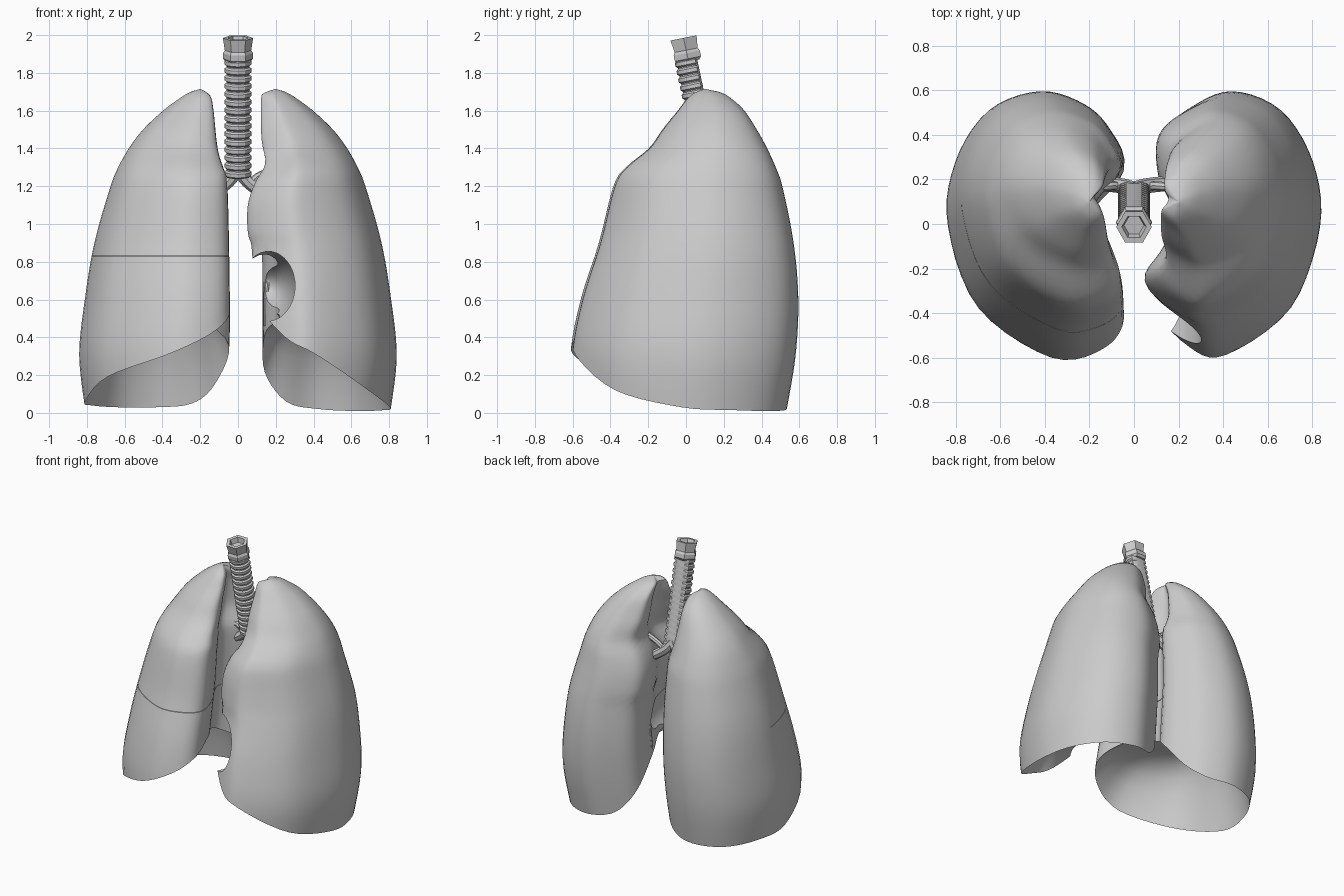
import bpy, bmesh, math
from mathutils import Vector, Matrix

old = bpy.data.objects.get("Cube")
if old:
    bpy.data.objects.remove(old, do_unlink=True)

grey = bpy.data.materials.new("light grey")
grey.use_nodes = True
COLOUR = (0.6, 0.6, 0.6, 1)
grey.diffuse_color = COLOUR
grey.node_tree.nodes["Principled BSDF"].inputs["Base Color"].default_value = COLOUR


def smooth(ob, angle):
    bpy.ops.object.select_all(action='DESELECT')
    ob.select_set(True)
    bpy.context.view_layer.objects.active = ob
    bpy.ops.object.shade_smooth_by_angle(angle=math.radians(angle))


def finish(name, bm, angle=40):
    bmesh.ops.remove_doubles(bm, verts=bm.verts[:], dist=0.0005)
    bmesh.ops.recalc_face_normals(bm, faces=bm.faces[:])
    mesh = bpy.data.meshes.new(name)
    bm.to_mesh(mesh)
    bm.free()
    mesh.materials.append(grey)
    ob = bpy.data.objects.new(name, mesh)
    bpy.context.collection.objects.link(ob)
    smooth(ob, angle)
    return ob


def loft(bm, rings):
    """Skin a list of closed rings of points."""
    loops = [[bm.verts.new(p) for p in ring] for ring in rings]
    for a, b in zip(loops, loops[1:]):
        n = len(a)
        for i in range(n):
            j = (i + 1) % n
            bm.faces.new((a[i], a[j], b[j], b[i]))
    return loops


def spline(keys, steps, closed=True):
    """Catmull-Rom samples through key points."""
    keys = [Vector(k) for k in keys]
    n = len(keys)
    pick = (lambda i: keys[i % n]) if closed else (lambda i: keys[min(max(i, 0), n - 1)])
    out = []
    for i in range(n if closed else n - 1):
        a, b, c, d = (pick(i + k) for k in (-1, 0, 1, 2))
        for s in range(steps):
            t = s / steps
            out.append(0.5 * (2 * b + (c - a) * t + (2 * a - 5 * b + 4 * c - d) * t * t
                              + (3 * b - a - 3 * c + d) * t ** 3))
    if not closed:
        out.append(keys[-1])
    return out


def cut(ob, cutter):
    mod = ob.modifiers.new("cut", 'BOOLEAN')
    mod.operation, mod.solver, mod.object = 'DIFFERENCE', 'EXACT', cutter
    bpy.context.view_layer.objects.active = ob
    bpy.ops.object.modifier_apply(modifier=mod.name)
    bpy.data.objects.remove(cutter, do_unlink=True)


def slab(centre, size, tilt=0):
    bm = bmesh.new()
    bmesh.ops.create_cube(bm, size=1, matrix=Matrix.Translation(centre)
                          @ Matrix.Rotation(tilt, 4, 'X') @ Matrix.Diagonal((*size, 1)))
    return finish("cutter", bm)


def engrave(ob, slabs):
    """Cut shallow fissures: each slab loses its core, so only the skin is scored."""
    plain = ob.data.copy()
    for v, normal in [(v, v.normal.copy()) for v in plain.vertices]:
        v.co -= normal * .012
    for s in slabs:
        core = bpy.data.objects.new("core", plain)
        bpy.context.collection.objects.link(core)
        cut(s, core)
        cut(ob, s)


# Shared side profile: height, outer x, front y, back y
PROFILE = spline([(0, .80, -.58, .53), (.3, .835, -.60, .58), (.6, .805, -.545, .595),
                  (.9, .755, -.45, .57), (1.2, .67, -.375, .51), (1.3, .63, -.31, .475),
                  (1.4, .575, -.19, .43), (1.5, .50, -.12, .375), (1.6, .395, -.04, .31),
                  (1.66, .315, .005, .245), (1.695, .26, .045, .19), (1.715, .2, .1, .1)],
                 4, closed=False)
TOP = 1.715


def lookup(table, z):
    for a, b in zip(table, table[1:]):
        if z <= b[0]:
            t = (z - a[0]) / (b[0] - a[0])
            return [p + (q - p) * t for p, q in zip(a[1:], b[1:])]
    return table[-1][1:]


def lung(name, side, inner, outline, dome):
    """Column loft from a sloping lower rim to the apex, closed by a domed hollow base."""
    cols = spline(outline, 5)
    inner = spline(inner, 4, closed=False)

    def point(c, z):
        outer, front, back = lookup(PROFILE, z)
        med = lookup(inner, z)[0]
        return Vector((side * (med + (outer - med) * c.x), front + (back - front) * c.y, z))

    levels = 40
    rings = []
    for i in range(levels + 1):
        f = 1 - (1 - i / levels) ** 1.6
        rings.append([point(c, c.z + f * (TOP - c.z)) for c in cols])
    centre = Vector((side * .45, 0.02, dome))
    base = []
    for s in (0, .2, .4, .6, .75, .86, .94, .98):
        ring = []
        for p in rings[0]:
            q = centre.lerp(p, s)
            q.z = p.z + (dome - p.z) * (1 - s ** 5)
            ring.append(q)
        base.append(ring)
    bm = bmesh.new()
    loft(bm, base + rings)
    return finish(name, bm)


def oblique(side):
    return slab((side * .45, -.07, .71), (1.2, 1.9, .003), math.radians(34.5))


# Lung outlines: inner-to-outer, front-to-back, rim height
right_lung = lung("right_lung", -1,
    [(0, .06), (.3, .035), (.6, .03), (1.2, .045), (1.3, .07), (1.4, .10), (1.6, .125),
     (1.68, .145), (TOP, .2)],
    [(.02, .12, .52), (.14, .02, .42), (.42, 0, .31), (.83, .19, .19), (1, .5, .06),
     (.96, .74, .04), (.78, .93, .03), (.5, 1, .03), (.25, .95, .05), (.1, .85, .15),
     (.02, .7, .36), (.22, .5, .52), (.09, .3, .57)], .62)
left_lung = lung("left_lung", 1,
    [(0, .06), (.8, .07), (.95, .045), (1.1, .045), (1.22, .085), (1.32, .14), (1.45, .12),
     (1.66, .12), (1.695, .14), (TOP, .2)],
    [(.01, .17, .6), (.24, .03, .4), (.45, .01, .31), (.83, .19, .12), (1, .5, .03),
     (.96, .74, .015), (.78, .93, .01), (.5, 1, .02), (.26, .94, .06), (.1, .84, .22),
     (.1, .66, .42), (.2, .48, .5), (.13, .32, .55)], .5)

# Lobe fissures
engrave(right_lung, [oblique(-1), slab((-.45, -.4, .83), (1.2, 1, .003))])
engrave(left_lung, [oblique(1)])

# Cardiac notch, a rounded hollow in the front inner edge of the left lung
bm = bmesh.new()
bmesh.ops.create_uvsphere(bm, u_segments=32, v_segments=20, radius=1,
                          matrix=Matrix.Translation((.16, -.4, .67))
                          @ Matrix.Diagonal((.145, .62, .185, 1)))
cut(left_lung, finish("cutter", bm))
for ob in (right_lung, left_lung):
    smooth(ob, 40)


def tube(name, keys, radius, sides=8):
    path = spline(keys, 5, closed=False)
    bm = bmesh.new()
    rings = []
    for i, p in enumerate(path):
        way = path[min(i + 1, len(path) - 1)] - path[max(i - 1, 0)]
        rot = way.to_track_quat('Z', 'Y')
        rings.append([p + rot @ Vector((radius * math.cos(a), radius * math.sin(a), 0))
                      for a in (math.tau * k / sides for k in range(sides))])
    loops = loft(bm, rings)
    for end in (loops[0], loops[-1]):
        bm.faces.new(end)
    return finish(name, bm)


# Trachea: ridged rings with a flat back
def trachea_ring(z, r, sides=12, flat=.045):
    y = -.01 + (1.97 - z) * .215
    return [(r * math.cos(a), y + min(r * math.sin(a), flat), z + .2 * r * math.sin(a))
            for a in (math.tau * k / sides for k in range(sides))]


bm = bmesh.new()
COUNT = 15
pitch = (1.88 - 1.25) / COUNT
rings = []
for k in range(COUNT):
    z = 1.25 + k * pitch
    rings += [trachea_ring(z + pitch * h, r) for h, r in
              ((0, .062), (.2, .072), (.65, .072), (.85, .062))]
loops = loft(bm, rings)
bm.faces.new(loops[0])
bm.faces.new(loops[-1])
finish("trachea", bm, 30)

# Larynx collar: hexagonal hollow cup on top
bm = bmesh.new()
loops = loft(bm, [trachea_ring(z, r, 6, 1) for z, r in
                  ((1.86, .066), (1.875, .08), (1.905, .08), (1.92, .07),
                   (1.985, .08), (1.985, .055), (1.95, .045))])
bm.faces.new(loops[0])
bm.faces.new(loops[-1])
finish("larynx_collar", bm, 20)

# Bronchi and hilum vessels
for side, label in ((-1, "right"), (1, "left")):
    tube(label + "_bronchus", [(0, .155, 1.29), (side * .05, .17, 1.225),
                               (side * .14, .18, 1.16), (side * .26, .18, 1.1)], .034)
    tube(label + "_upper_bronchus", [(side * .06, .17, 1.21), (side * .12, .17, 1.26),
                                     (side * .26, .15, 1.3)], .02)
tube("left_hilum_strand", [(.15, .2, .46), (.15, .22, .62), (.16, .22, .75), (.17, .2, .88)], .014)
